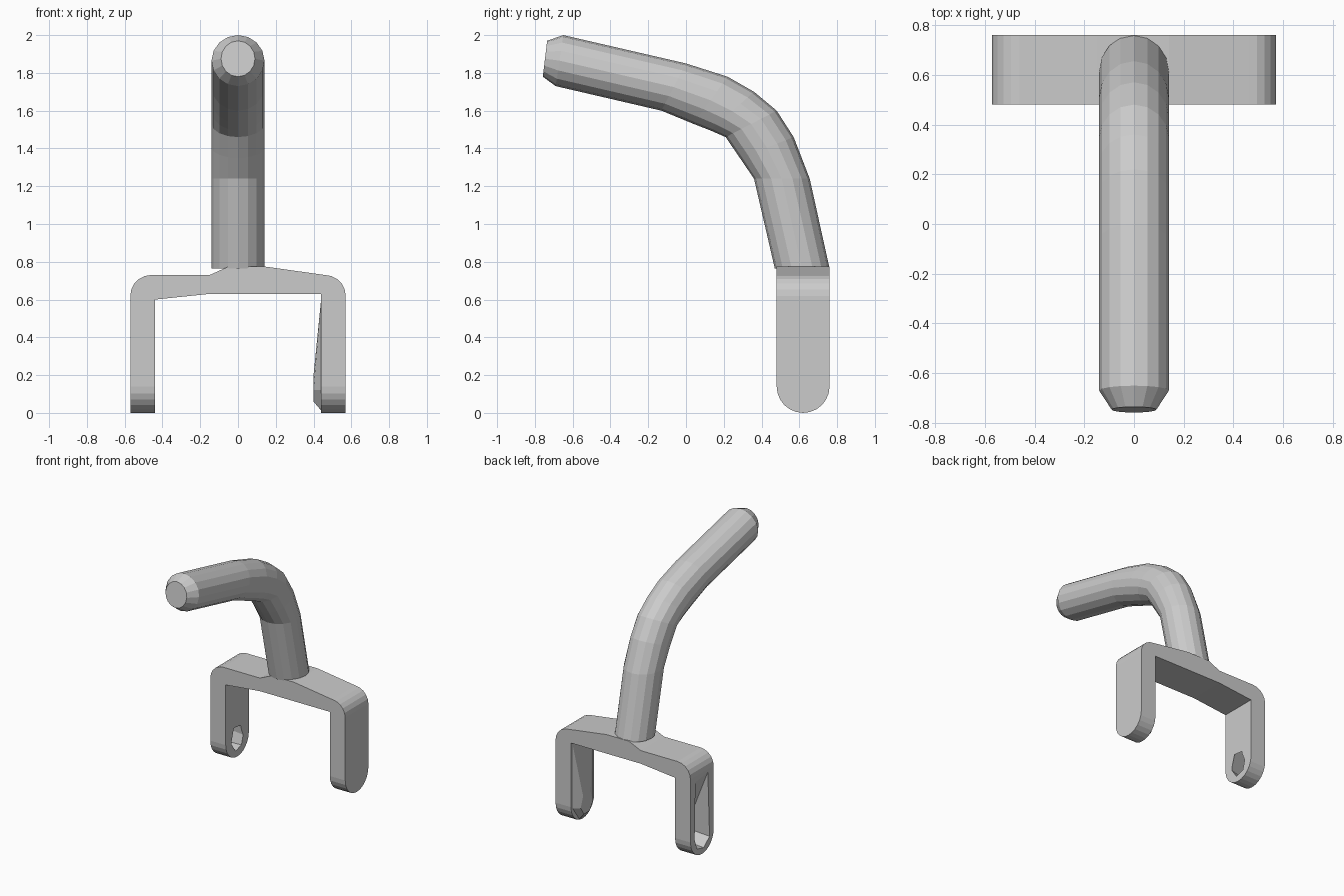
import bpy, bmesh
from math import sin, cos, pi
from mathutils import Vector

if "Cube" in bpy.data.objects:
    bpy.data.objects.remove(bpy.data.objects["Cube"])


def loft(name, rings):
    """Skin a list of equal-length point rings and cap both ends."""
    bm = bmesh.new()
    vs = [[bm.verts.new(p) for p in r] for r in rings]
    n = len(vs[0])
    for a, b in zip(vs, vs[1:]):
        for i in range(n):
            j = (i + 1) % n
            bm.faces.new((a[i], a[j], b[j], b[i]))
    bm.faces.new(vs[0])
    bm.faces.new(vs[-1])
    bmesh.ops.recalc_face_normals(bm, faces=bm.faces)
    me = bpy.data.meshes.new(name)
    bm.to_mesh(me)
    bm.free()
    ob = bpy.data.objects.new(name, me)
    bpy.context.collection.objects.link(ob)
    return ob


def along_y(pts, y0, y1):
    return [[(x, y, z) for x, z in pts] for y in (y0, y1)]


def boolean(ob, cutter, op):
    m = ob.modifiers.new(op.lower(), 'BOOLEAN')
    m.operation, m.object, m.solver = op, cutter, 'EXACT'
    cutter.hide_render = True
    cutter.hide_set(True)


Y0, Y1, YC = 0.48, 0.76, 0.62

# fork: U-shaped front profile with rounded shoulders and a raised centre
def shoulder(s):
    return [(s * (0.46 + 0.11 * cos(a)), 0.62 + 0.11 * sin(a))
            for a in [i * pi / 10 for i in range(6)]]

profile = ([(0.44, -0.02), (0.57, -0.02)] + shoulder(1)
           + [(0.14, 0.775), (-0.05, 0.775), (-0.15, 0.73)]
           + shoulder(-1)[::-1]
           + [(-0.57, -0.02), (-0.44, -0.02), (-0.44, 0.60), (-0.15, 0.63), (0.44, 0.63)])
fork = loft("fork", along_y(profile, Y0, Y1))

# rounded leg ends
side = ([(YC + 0.14 * cos(a), 0.14 + 0.14 * sin(a))
         for a in [pi + i * pi / 12 for i in range(13)]] + [(Y1, 0.9), (Y0, 0.9)])
boolean(fork, loft("leg_end_shape", [[(x, y, z) for y, z in side] for x in (-0.8, 0.8)]),
        'INTERSECT')

# slanted pocket through the left leg, tall outside and a small hole inside
tall = [(0.53, 0.10), (0.60, 0.04), (0.68, 0.06), (0.71, 0.14), (0.70, 0.58), (0.55, 0.60)]
small = [(0.55, 0.12), (0.60, 0.05), (0.67, 0.07), (0.69, 0.14), (0.66, 0.21), (0.58, 0.22)]
pocket = loft("pocket_cutter", [[(x, y, z) for y, z in ring]
                                for x, ring in ((-0.571, tall), (-0.435, small))])
boolean(fork, pocket, 'DIFFERENCE')

# tapered pad on the inside of the right leg
base = [(0.50, 0.12), (0.58, 0.01), (0.66, 0.01), (0.74, 0.12), (0.74, 0.62), (0.50, 0.62)]
tip = [(0.55, 0.12), (0.59, 0.06), (0.66, 0.06), (0.70, 0.12), (0.67, 0.20), (0.58, 0.20)]
loft("inner_pad", [[(x, y, z) for y, z in ring] for x, ring in ((0.442, base), (0.40, tip))])

# bent arm: (outer y, z), (inner y, z), half width
sections = [
    ((0.76, 0.765), (0.47, 0.765), 0.14),
    ((0.655, 1.24), (0.36, 1.24), 0.14),
    ((0.57, 1.46), (0.285, 1.35), 0.14),
    ((0.48, 1.60), (0.21, 1.46), 0.14),
    ((0.36, 1.70), (0.13, 1.495), 0.14),
    ((0.22, 1.78), (0.04, 1.53), 0.14),
    ((0.00, 1.85), (-0.13, 1.60), 0.14),
    ((-0.65, 2.00), (-0.69, 1.73), 0.14),
    ((-0.735, 1.97), (-0.758, 1.78), 0.09),
]
rings = []
for outer, inner, w in sections:
    o, i = Vector((0, *outer)), Vector((0, *inner))
    mid, half = (o + i) / 2, (o - i) / 2
    rings.append([mid + half * cos(a) + Vector((w * sin(a), 0, 0))
                  for a in [k * pi / 8 for k in range(16)]])
loft("arm", rings)
